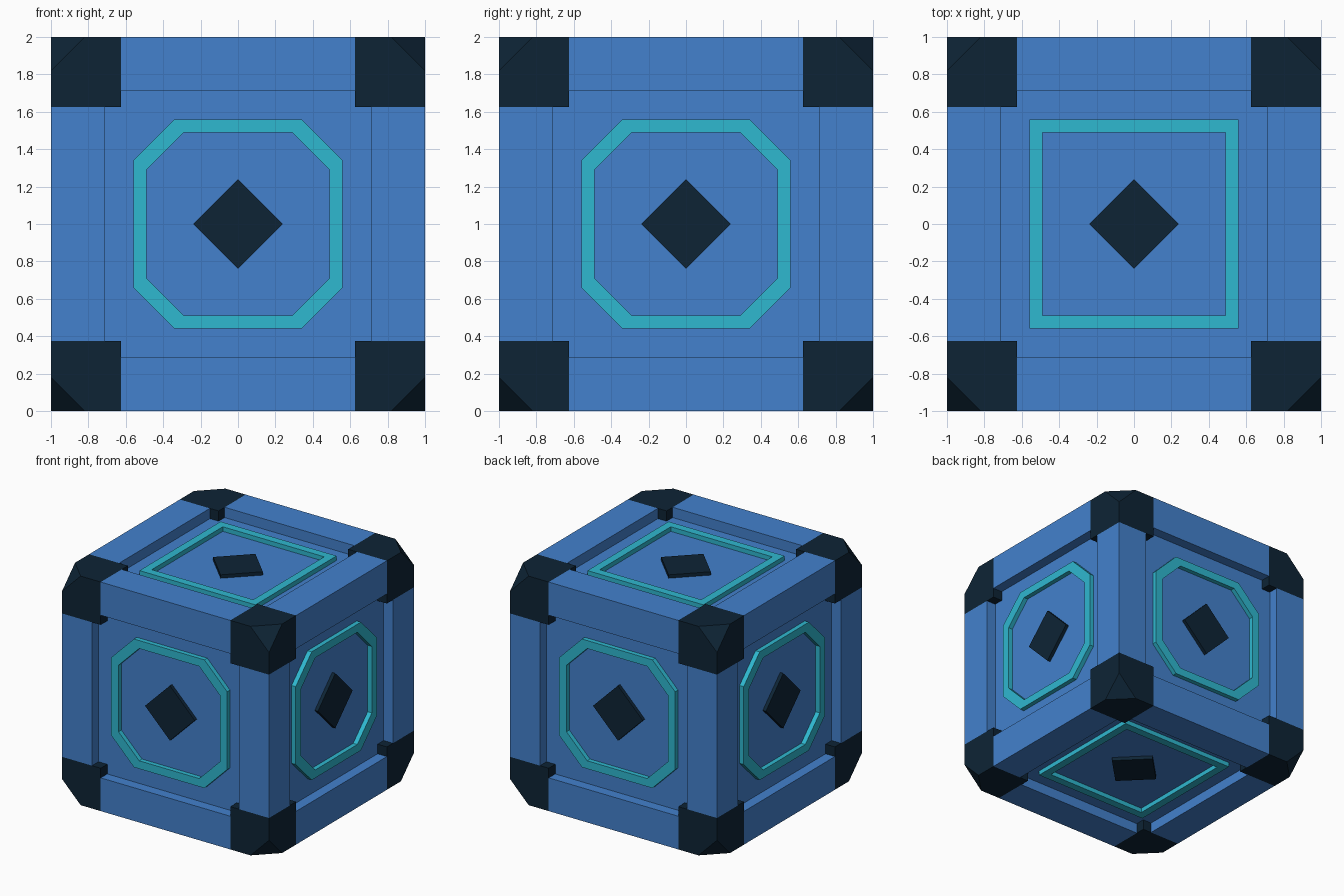
import bpy, bmesh, math
from itertools import product
from mathutils import Matrix, Vector

if "Cube" in bpy.data.objects:
    bpy.data.objects.remove(bpy.data.objects["Cube"])

BEAM, BLOCK, CUT = 0.29, 0.374, 0.18      # beam width, corner block size, corner cut
PANEL, RING_TOP, GEM_TOP = 0.91, 0.95, 0.94
CENTRE = Vector((0, 0, 1))


def material(name, rgb):
    m = bpy.data.materials.new(name)
    m.diffuse_color = (*rgb, 1)
    m.use_nodes = True
    m.node_tree.nodes["Principled BSDF"].inputs["Base Color"].default_value = m.diffuse_color
    return m


BLUE = material("blue", (0.056, 0.22, 0.61))
TEAL = material("teal", (0.028, 0.48, 0.63))
DARK = material("dark navy", (0.0042, 0.0175, 0.036))


def finish(name, bm, mat):
    bmesh.ops.recalc_face_normals(bm, faces=bm.faces[:])
    me = bpy.data.meshes.new(name)
    bm.to_mesh(me)
    bm.free()
    me.materials.append(mat)
    ob = bpy.data.objects.new(name, me)
    ob.location = CENTRE
    bpy.context.collection.objects.link(ob)


def box(bm, centre, size):
    m = Matrix.Translation(centre) @ Matrix.Diagonal((*size, 1))
    bmesh.ops.create_cube(bm, size=1, matrix=m)


# Inner box whose six sides are the sunken panels
bm = bmesh.new()
box(bm, (0, 0, 0), (2 * PANEL,) * 3)
finish("panel_core", bm, BLUE)

# Twelve edge beams, running between the corner blocks
bm = bmesh.new()
for axis in range(3):
    for a, b in product((-1, 1), repeat=2):
        c, s = [0, 0, 0], [BEAM] * 3
        s[axis] = 2 * (1 - BLOCK)
        c[(axis + 1) % 3] = a * (1 - BEAM / 2)
        c[(axis + 2) % 3] = b * (1 - BEAM / 2)
        box(bm, c, s)
finish("edge_beams", bm, BLUE)

# Eight corner blocks with the outer tip sliced off
for i, signs in enumerate(product((-1, 1), repeat=3)):
    d = Vector(signs)
    bm = bmesh.new()
    box(bm, d * (1 - BLOCK / 2), (BLOCK,) * 3)
    bmesh.ops.bisect_plane(bm, geom=bm.verts[:] + bm.edges[:] + bm.faces[:],
                           plane_co=d * (1 - CUT / 3), plane_no=d, clear_outer=True)
    bmesh.ops.holes_fill(bm, edges=bm.edges[:], sides=0)
    finish(f"corner_block_{i + 1}", bm, DARK)


def outline(half, chamfer):
    """Square outline, or an octagon when a chamfer is given."""
    pts = []
    for k in range(4):
        r = Matrix.Rotation(k * math.pi / 2, 2)
        corner = [(half, half - chamfer), (half - chamfer, half)] if chamfer else [(half, half)]
        pts += [r @ Vector(p) for p in corner]
    return pts


def ring(name, rot, outer, inner):
    bm = bmesh.new()
    loops = [[bm.verts.new(rot @ Vector((p.x, p.y, z))) for p in pts]
             for pts, z in ((outer, PANEL - 0.01), (outer, RING_TOP),
                            (inner, RING_TOP), (inner, PANEL - 0.01))]
    n = len(outer)
    for j in range(4):
        a, b = loops[j], loops[(j + 1) % 4]
        for k in range(n):
            bm.faces.new((a[k], a[(k + 1) % n], b[(k + 1) % n], b[k]))
    finish(name, bm, TEAL)


# Ring and diamond on every side: octagons around, squares on top and bottom
sides = {"top": Matrix.Identity(3), "bottom": Matrix.Rotation(math.pi, 3, 'X')}
for k, side in enumerate(("front", "right", "back", "left")):
    sides[side] = Matrix.Rotation(k * math.pi / 2, 3, 'Z') @ Matrix.Rotation(math.pi / 2, 3, 'X')

for side, rot in sides.items():
    flat = side in ("top", "bottom")
    ring(side + "_ring", rot, outline(0.56, 0 if flat else 0.22),
         outline(0.49, 0 if flat else 0.20))
    bm = bmesh.new()
    depth = GEM_TOP - PANEL + 0.01
    w = 0.24 * math.sqrt(2)
    box(bm, (0, 0, 0), (w, w, depth))
    turn = rot.to_4x4() @ Matrix.Translation((0, 0, GEM_TOP - depth / 2)) \
        @ Matrix.Rotation(math.pi / 4, 4, 'Z')
    bm.transform(turn)
    finish(side + "_diamond", bm, DARK)
